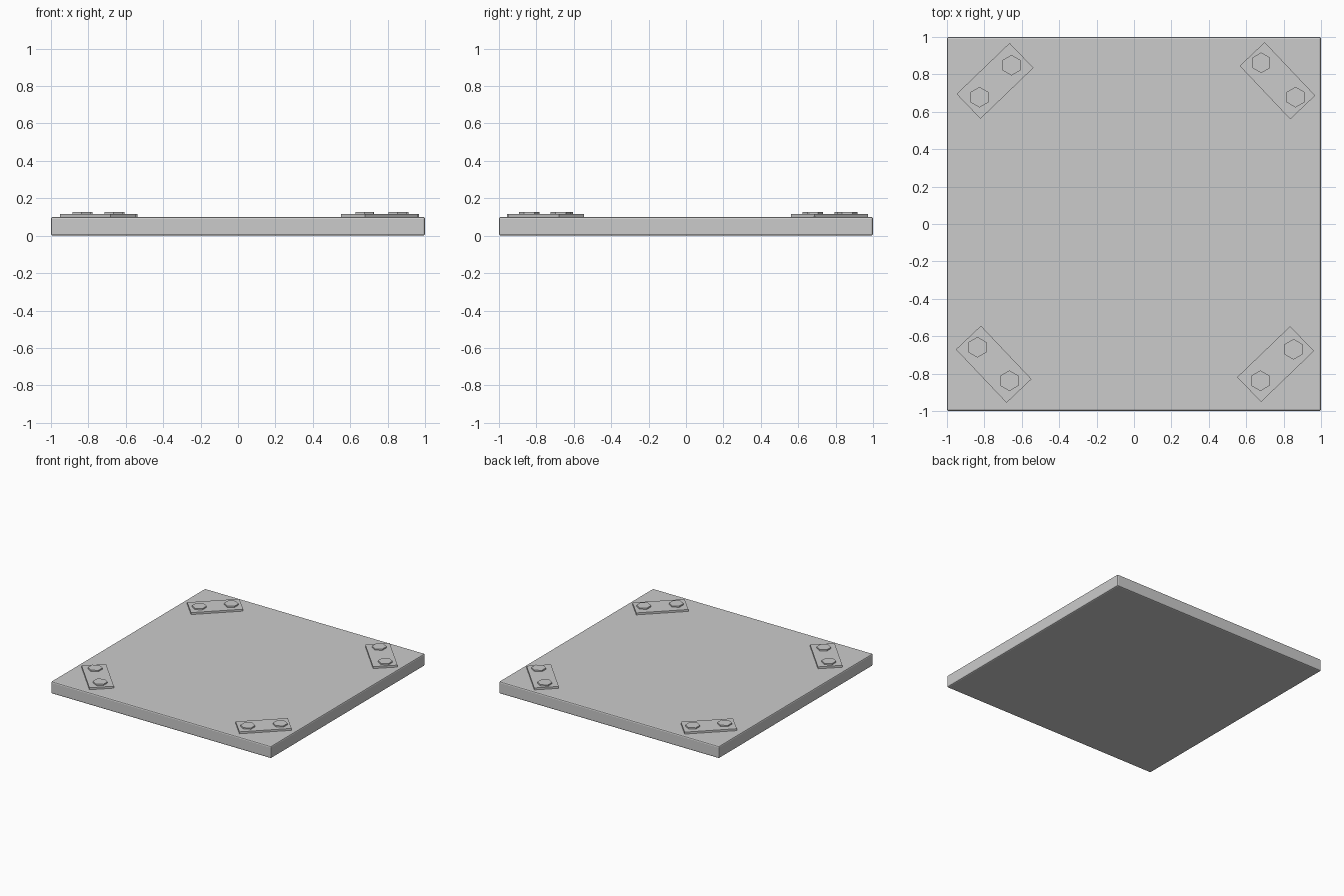
import bpy
from math import radians

if "Cube" in bpy.data.objects:
    bpy.data.objects.remove(bpy.data.objects["Cube"])

SLAB_TOP, PLATE_TOP, BOLT_TOP = 0.10, 0.116, 0.127


def box(name, size, centre, turn=0.0, bevel=0.0):
    bpy.ops.mesh.primitive_cube_add(size=1, location=centre)
    ob = bpy.context.object
    ob.name = name
    ob.scale = size
    bpy.ops.object.transform_apply(location=False, rotation=False, scale=True)
    ob.rotation_euler.z = radians(turn)
    if bevel:
        mod = ob.modifiers.new("edge_bevel", 'BEVEL')
        mod.width = bevel
        mod.segments = 2
    return ob


def hex_bolt(name, x, y):
    # pointed ends of the hexagon face +y and -y
    z0 = SLAB_TOP - 0.005
    bpy.ops.mesh.primitive_cylinder_add(vertices=6, radius=0.055, depth=BOLT_TOP - z0,
                                        location=(x, y, (BOLT_TOP + z0) / 2))
    bpy.context.object.name = name


# Base slab with softened edges
box("slab", (2, 2, SLAB_TOP), (0, 0, SLAB_TOP / 2), bevel=0.01)

# Corner plates: name, centre, turn, two bolt positions
corners = [
    ("back_left", (-0.743, 0.765), 43.9, [(-0.655, 0.849), (-0.826, 0.678)]),
    ("back_right", (0.767, 0.766), -46.5, [(0.680, 0.862), (0.864, 0.678)]),
    ("front_left", (-0.750, -0.750), -46.5, [(-0.837, -0.659), (-0.666, -0.838)]),
    ("front_right", (0.757, -0.749), 43.9, [(0.853, -0.670), (0.676, -0.838)]),
]
for name, (x, y), turn, bolts in corners:
    z0 = SLAB_TOP - 0.005
    box(name + "_plate", (0.393, 0.184, PLATE_TOP - z0), (x, y, (PLATE_TOP + z0) / 2), turn)
    for i, (bx, by) in enumerate(bolts):
        hex_bolt(f"{name}_bolt_{i + 1}", bx, by)
